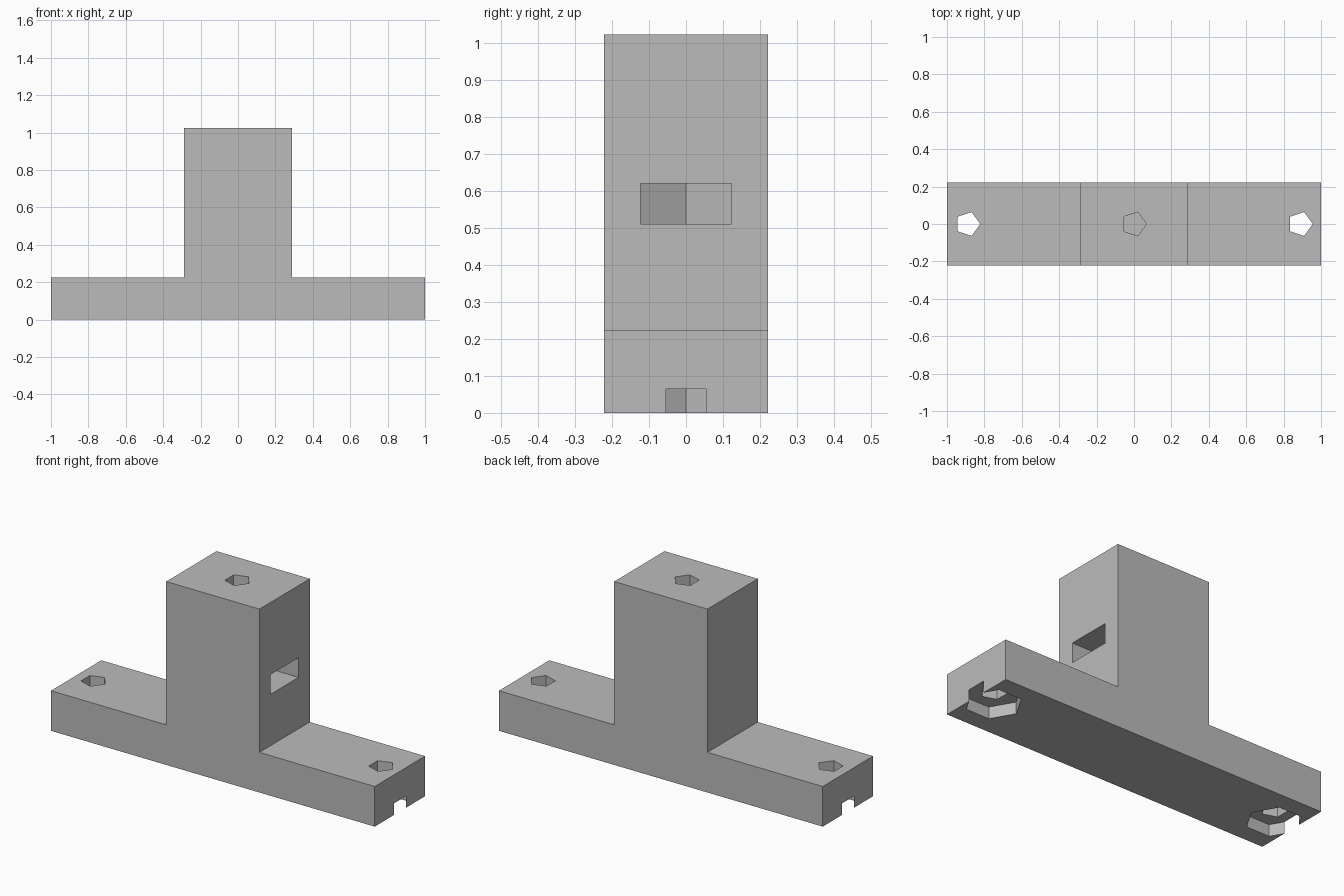
import bpy
import bmesh
from math import cos, sin, pi, sqrt

cube = bpy.data.objects.get("Cube")
if cube:
    bpy.data.objects.remove(cube, do_unlink=True)

LENGTH, DEPTH, HEIGHT = 2.0, 0.444, 1.024
BASE_H, POST_W = 0.224, 0.576
HOLE_R, NUT_R, HOLE_X = 0.067, 0.142, 0.889

grey = bpy.data.materials.new("plain grey")
grey.use_nodes = True
colour = (0.5, 0.5, 0.5, 1)
grey.diffuse_color = colour
grey.node_tree.nodes["Principled BSDF"].inputs["Base Color"].default_value = colour


def prism(name, points, offset):
    """Extrude a closed flat outline along an offset vector."""
    bm = bmesh.new()
    face = bm.faces.new([bm.verts.new(p) for p in points])
    new = bmesh.ops.extrude_face_region(bm, geom=[face])["geom"]
    verts = [v for v in new if isinstance(v, bmesh.types.BMVert)]
    bmesh.ops.translate(bm, verts=verts, vec=offset)
    bmesh.ops.recalc_face_normals(bm, faces=bm.faces[:])
    mesh = bpy.data.meshes.new(name)
    bm.to_mesh(mesh)
    bm.free()
    mesh.materials.append(grey)
    obj = bpy.data.objects.new(name, mesh)
    bpy.context.collection.objects.link(obj)
    return obj


def polygon(sides, radius, x, z):
    return [(x + radius * cos(2 * pi * i / sides), radius * sin(2 * pi * i / sides), z)
            for i in range(sides)]


def cut(target, cutter):
    """Subtract the cutter and discard it."""
    cutter.hide_render = True
    mod = target.modifiers.new("cut", 'BOOLEAN')
    mod.operation = 'DIFFERENCE'
    mod.solver = 'EXACT'
    mod.object = cutter
    bpy.context.view_layer.objects.active = target
    bpy.ops.object.modifier_apply(modifier=mod.name)
    bpy.data.objects.remove(cutter, do_unlink=True)


# Base bar and upright post as one T-shaped body
a, p, d = LENGTH / 2, POST_W / 2, DEPTH / 2
outline = [(-a, 0), (a, 0), (a, BASE_H), (p, BASE_H),
           (p, HEIGHT), (-p, HEIGHT), (-p, BASE_H), (-a, BASE_H)]
body = prism("mounting_bracket", [(x, -d, z) for x, z in outline], (0, DEPTH, 0))

# Bolt holes with hexagonal nut recesses under both ends
for x in (-HOLE_X, HOLE_X):
    cut(body, prism("nut_recess", polygon(6, NUT_R, x, -0.1), (0, 0, 0.165)))
    cut(body, prism("bolt_hole", polygon(5, HOLE_R, x, -0.1), (0, 0, 0.5)))

# Side slot for a captive nut, with a pointed inner end
w = NUT_R * sqrt(3) / 2
slot = [(-NUT_R, 0), (-NUT_R / 2, -w), (0.5, -w), (0.5, w), (-NUT_R / 2, w)]
cut(body, prism("nut_slot", [(x, y, 0.511) for x, y in slot], (0, 0, 0.11)))

# Blind bolt hole down through the post top
cut(body, prism("post_hole", polygon(5, HOLE_R, 0, 0.4), (0, 0, 0.8)))
